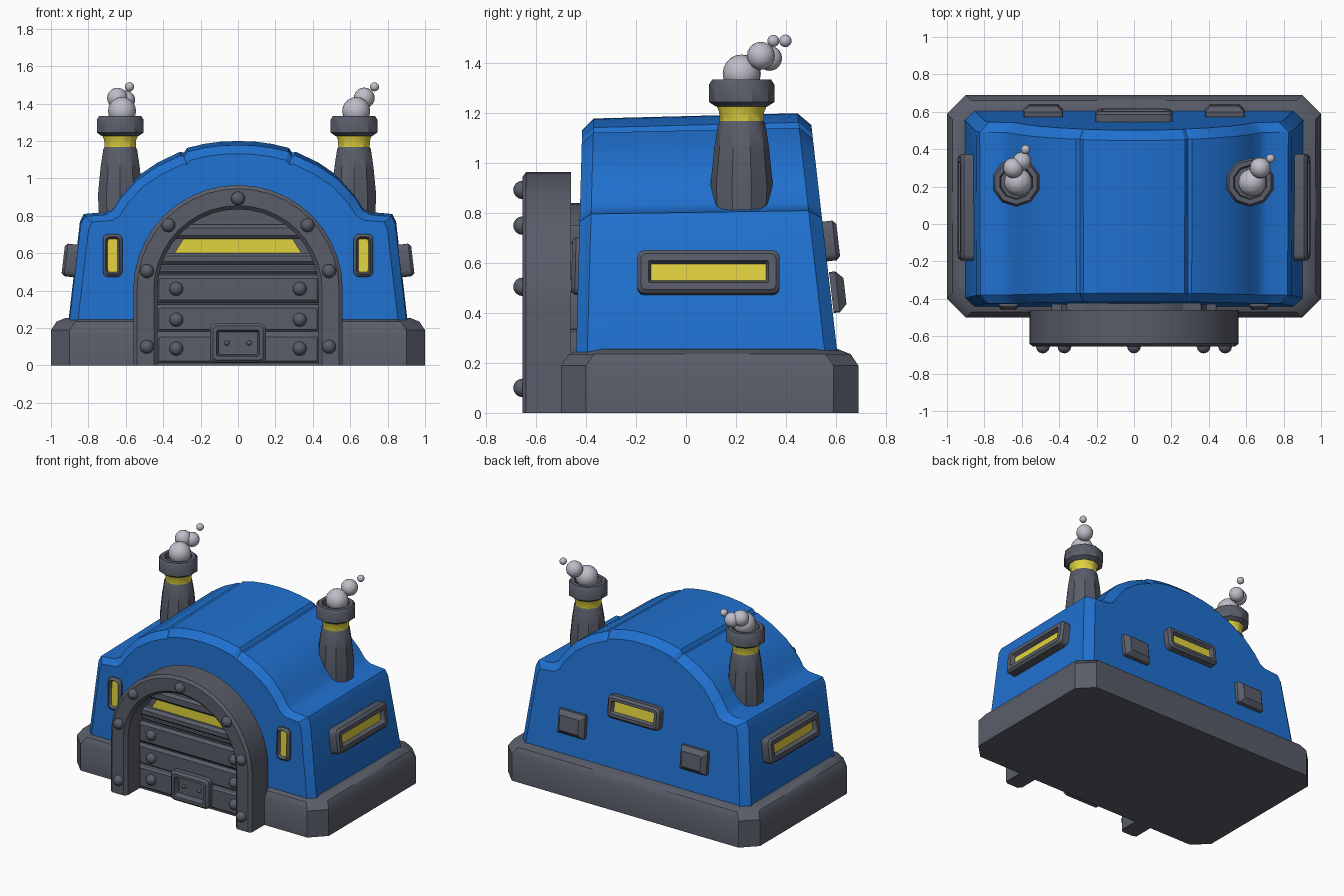
import bpy, bmesh, math
from mathutils import Matrix, Vector

if "Cube" in bpy.data.objects:
    bpy.data.objects.remove(bpy.data.objects["Cube"])


def mat(name, r, g, b):
    m = bpy.data.materials.new(name)
    m.diffuse_color = (r, g, b, 1)
    m.use_nodes = True
    m.node_tree.nodes["Principled BSDF"].inputs["Base Color"].default_value = m.diffuse_color
    return m


BLUE = mat("blue paint", 0.014, 0.165, 0.63)
GRAY = mat("dark gray metal", 0.10, 0.11, 0.14)
YELLOW = mat("yellow glow", 0.76, 0.65, 0.05)
SMOKE = mat("pale smoke", 0.52, 0.51, 0.58)


def finish(name, bm, mats, angle=0.6):
    bmesh.ops.recalc_face_normals(bm, faces=bm.faces[:])
    me = bpy.data.meshes.new(name)
    bm.to_mesh(me)
    bm.free()
    for m in mats:
        me.materials.append(m)
    me.shade_smooth()
    me.set_sharp_from_angle(angle=angle)
    ob = bpy.data.objects.new(name, me)
    bpy.context.collection.objects.link(ob)
    return ob


def loft(name, loops, mats, matrix=None, last_index=0, angle=0.6):
    """Skin closed loops of equal length and cap both ends."""
    bm = bmesh.new()
    rings = [[bm.verts.new(p) for p in lp] for lp in loops]
    n = len(rings[0])
    for a, b in zip(rings, rings[1:]):
        for i in range(n):
            j = (i + 1) % n
            bm.faces.new((a[i], a[j], b[j], b[i]))
    bm.faces.new(rings[0])
    bm.faces.new(rings[-1]).material_index = last_index
    if matrix:
        bm.transform(matrix)
    return finish(name, bm, mats, angle)


def rect(w, h, c, z, seg=1):
    """Rectangle loop with cut or rounded corners."""
    pts = []
    for k, (sx, sy) in enumerate(((1, 1), (-1, 1), (-1, -1), (1, -1))):
        for i in range(seg + 1):
            a = math.pi / 2 * (k + i / seg)
            pts.append((sx * (w / 2 - c) + c * math.cos(a), sy * (h / 2 - c) + c * math.sin(a), z))
    return pts


def facing(loc, turn=0, tilt=0):
    """Local z points out of the front wall, turned about world z."""
    return (Matrix.Translation(loc) @ Matrix.Rotation(math.radians(turn), 4, 'Z')
            @ Matrix.Rotation(math.pi / 2 - tilt, 4, 'X'))


def plate(name, matrix, w, h, d, edge=0.015, border=0, inner=None, sink=0.02, c=0.03):
    def ring(i, z):
        return rect(w - 2 * i, h - 2 * i, max(c - i * 0.6, 0.006), z, 3)
    loops = [ring(0, 0), ring(0, d - edge), ring(edge, d)]
    if border:
        loops += [ring(border - 0.01, d), ring(border, d - sink)]
    return loft(name, loops, [GRAY, inner or GRAY], matrix, 1)


def ball(name, loc, r, material, scale=(1, 1, 1), seg=12):
    bm = bmesh.new()
    bmesh.ops.create_uvsphere(bm, u_segments=seg, v_segments=seg * 2 // 3, radius=r)
    bm.transform(Matrix.Translation(loc) @ Matrix.Diagonal((*scale, 1)))
    return finish(name, bm, [material], 1.2)


def lathe(name, x, y, prof, material, n=10):
    loops = [[(x + r * math.sin(2 * math.pi * i / n), y + r * math.cos(2 * math.pi * i / n), z)
              for i in range(n)] for r, z in prof]
    return loft(name, loops, [material])


# Base plinth
loft("base_plinth", [rect(2 - 2 * i, 1.19 - 2 * i, 0.1, z) for i, z in
                     ((0.0, 0), (0, 0.19), (0.03, 0.235), (0.08, 0.255))],
     [GRAY], Matrix.Translation((0, 0.095, 0)))

# Domed body: front profile lofted from front to back with leaning walls
half = [(0.915, 0.15), (0.905, 0.25), (0.845, 0.77), (0.825, 0.81), (0.71, 0.82), (0.67, 0.845),
        (0.625, 0.915), (0.54, 1.01), (0.43, 1.085), (0.31, 1.142), (0.29, 1.138), (0.272, 1.163),
        (0.18, 1.185), (0.09, 1.197), (0, 1.2)]
outline = half + [(-x, z) for x, z in reversed(half[:-1])]


def body_loop(wall, inset, sx, sz):
    sign = 1 if wall == "back" else -1
    pts = []
    for x, z in outline:
        z = 0.15 + (z - 0.15) * sz
        t = (z - 0.25) / 0.92
        y = 0.605 - 0.105 * t if wall == "back" else -0.44 + 0.025 * t
        pts.append((x * sx, y - sign * inset, z))
    return pts


loft("body_shell", [body_loop("front", 0, 0.945, 0.935), body_loop("front", 0.045, 0.995, 0.98),
                    body_loop("back", 0.05, 1, 1), body_loop("back", 0, 0.94, 0.955)], [BLUE], angle=0.5)

# Door arch: chamfered section swept up, over and down
CZ = 0.405
section = [(0.43, -0.46), (0.43, -0.635), (0.45, -0.655), (0.54, -0.655), (0.56, -0.64), (0.56, -0.46)]
arch = [[(r, y, 0) for r, y in section]]
arch += [[(r * math.cos(math.pi * k / 20), y, CZ + r * math.sin(math.pi * k / 20)) for r, y in section]
         for k in range(21)]
arch.append([(-r, y, 0) for r, y in section])
loft("door_arch", arch, [GRAY])

# Door backing inside the arch
back = [(0.435, 0)] + [(0.435 * math.cos(math.pi * k / 20), CZ + 0.435 * math.sin(math.pi * k / 20))
                       for k in range(21)] + [(-0.435, 0)]
loft("door_backing", [[(x, y, z) for x, z in back] for y in (-0.38, -0.48)], [GRAY])

# Door slats, window sill and brow
for i, (z, h, w, d) in enumerate(((0.088, 0.165, 0.88, 0.12), (0.25, 0.15, 0.88, 0.12),
                                  (0.408, 0.15, 0.88, 0.12), (0.51, 0.05, 0.88, 0.10),
                                  (0.57, 0.065, 0.88, 0.14), (0.715, 0.075, 0.72, 0.14))):
    plate(f"door_slat_{i}", facing((0, -0.39, z)), w, h, d, edge=0.018, c=0.01)
slot = [(-0.34, 0.60), (0.34, 0.60), (0.29, 0.68), (-0.29, 0.68)]
loft("door_window", [[(x, y, z) for x, z in slot] for y in (-0.47, -0.495)], [YELLOW])

# Door handle box with two pins
plate("door_handle_box", facing((0, -0.44, 0.12)), 0.3, 0.21, 0.12, border=0.045, sink=0.04)
for s in (-1, 1):
    ball("handle_pin", (s * 0.06, -0.525, 0.12), 0.014, GRAY, seg=8)

# Bolts on arch and door
arch_bolts = [(0, 0.893)] + [(s * x, z) for s in (-1, 1)
                             for x, z in ((0.487, 0.1), (0.487, 0.505), (0.372, 0.75))]
door_bolts = [(s * 0.33, z) for s in (-1, 1) for z in (0.09, 0.245, 0.41)]
for x, z in arch_bolts:
    ball("arch_bolt", (x, -0.655, z), 0.037, GRAY)
for x, z in door_bolts:
    ball("door_bolt", (x, -0.51, z), 0.037, GRAY)

# Windows on front, sides and back, and back vents
for s in (-1, 1):
    plate("front_window", facing((s * 0.67, -0.40, 0.587), 0, 0.027), 0.105, 0.23, 0.058,
          border=0.026, inner=YELLOW)
    plate("side_window", facing((s * 0.855, 0.09, 0.557), s * 90, 0.117), 0.57, 0.175, 0.08,
          border=0.054, inner=YELLOW, sink=0.03)
    loft("back_vent", [rect(0.21 - 2 * i, 0.165 - 2 * i, 0.005, z) for i, z in
                       ((0, 0), (0, 0.025), (0.03, 0.055))],
         [GRAY], facing((s * 0.485, 0.582, 0.482), 180, 0.113), angle=0.3)
plate("back_window", facing((0, 0.545, 0.685), 180, 0.113), 0.41, 0.16, 0.065,
      border=0.045, inner=YELLOW, sink=0.025)

# Chimneys: stack, glowing collar and hollow cap
for x in (-0.63, 0.62):
    lathe("chimney_stack", x, 0.223, [(0.115, 0.72), (0.125, 0.91), (0.11, 1.06), (0.095, 1.155), (0.085, 1.175)], GRAY)
    lathe("chimney_collar", x, 0.223, [(0.088, 1.165), (0.09, 1.205), (0.105, 1.24)], YELLOW)
    lathe("chimney_cap", x, 0.223, [(0.105, 1.228), (0.131, 1.245), (0.131, 1.315), (0.118, 1.335),
                                    (0.092, 1.335), (0.085, 1.29)], GRAY)

# Smoke puffs
puffs = [(-0.62, 0.225, 1.36, 0.075), (-0.645, 0.30, 1.43, 0.055), (-0.60, 0.335, 1.42, 0.05),
         (-0.58, 0.398, 1.49, 0.025), (0.632, 0.222, 1.36, 0.075), (0.675, 0.30, 1.43, 0.056),
         (0.73, 0.35, 1.49, 0.024)]
for x, y, z, r in puffs:
    ball("smoke_puff", (x, y, z), r, SMOKE, seg=16)
